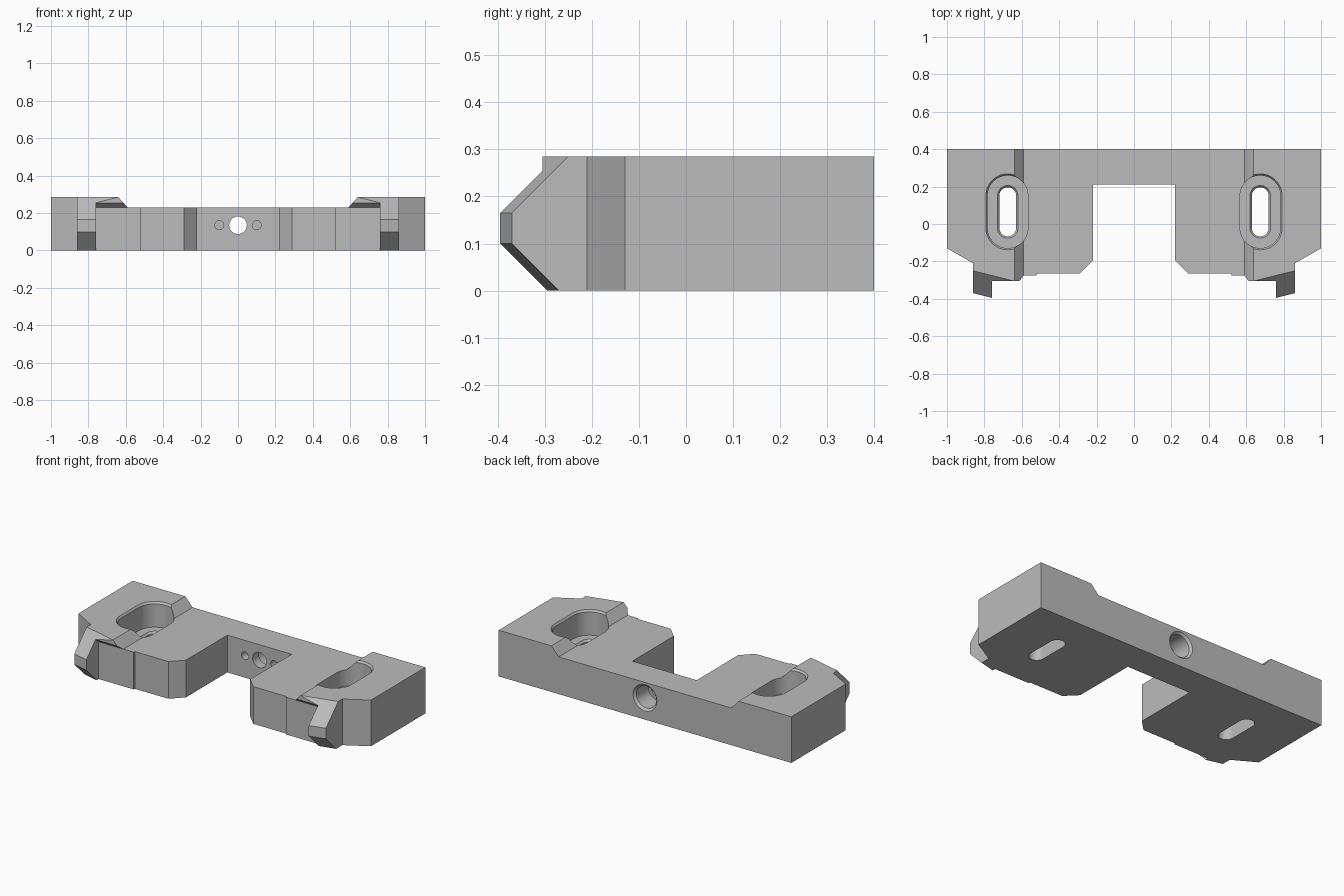
import bpy, bmesh, math
from mathutils import Vector

if "Cube" in bpy.data.objects:
    bpy.data.objects.remove(bpy.data.objects["Cube"])

steel = bpy.data.materials.new("light grey steel")
steel.use_nodes = True
grey = (0.5, 0.5, 0.5, 1)
steel.diffuse_color = grey
steel.node_tree.nodes["Principled BSDF"].inputs["Base Color"].default_value = grey

TOP = 0.285
# Sloping bevel plane shared by the claw, the lip and the body corner
BEVEL_POINT = Vector((0.86, -0.25, TOP))
BEVEL_NORMAL = Vector((-0.1, -0.025, 0)).cross(Vector((0, -1, -1))).normalized()


def loft(name, rings, bevel=False):
    """Closed solid through equal-sized rings of points."""
    bm = bmesh.new()
    loops = [[bm.verts.new(p) for p in ring] for ring in rings]
    bm.faces.new(loops[0])
    bm.faces.new(loops[-1])
    for a, b in zip(loops, loops[1:]):
        for i in range(len(a)):
            j = (i + 1) % len(a)
            bm.faces.new((a[i], a[j], b[j], b[i]))
    if bevel:
        bmesh.ops.bisect_plane(bm, geom=bm.verts[:] + bm.edges[:] + bm.faces[:],
                               plane_co=BEVEL_POINT, plane_no=BEVEL_NORMAL,
                               clear_outer=True)
        bmesh.ops.holes_fill(bm, edges=[e for e in bm.edges if e.is_boundary], sides=0)
    bmesh.ops.recalc_face_normals(bm, faces=bm.faces[:])
    mesh = bpy.data.meshes.new(name)
    bm.to_mesh(mesh)
    bm.free()
    mesh.materials.append(steel)
    obj = bpy.data.objects.new(name, mesh)
    bpy.context.collection.objects.link(obj)
    return obj


def combine(target, operation, tools):
    """Boolean the tools into the target, then remove them."""
    for tool in tools:
        tool.hide_render = True
        mod = target.modifiers.new(tool.name, "BOOLEAN")
        mod.solver = "EXACT"
        mod.operation = operation
        mod.object = tool
    bpy.context.view_layer.update()
    graph = bpy.context.evaluated_depsgraph_get()
    result = bpy.data.meshes.new_from_object(target.evaluated_get(graph))
    target.modifiers.clear()
    target.data = result
    for tool in tools:
        bpy.data.objects.remove(tool)


def stadium(cx, cy, z, r, half, n=24):
    """Slot outline with straight sides along y."""
    pts = []
    for k, sign in ((0, 1), (1, -1)):
        for i in range(n + 1):
            a = math.pi * (k + i / n)
            pts.append((cx + r * math.cos(a), cy + sign * half + r * math.sin(a), z))
    return pts


def circle(cx, y, cz, r, n=48):
    return [(cx + r * math.cos(math.tau * i / n), y, cz + r * math.sin(math.tau * i / n))
            for i in range(n)]


# Half of the bracket body, slightly past the centre plane
outline = [(-0.05, 0.4), (1, 0.4), (1, -0.13), (0.86, -0.21), (0.86, -0.26),
           (0.76, -0.275), (0.52, -0.275), (0.52, -0.265), (0.29, -0.265),
           (0.22, -0.195), (0.22, 0.21), (-0.05, 0.21)]
body = loft("bracket_body", [[(x, y, z) for x, y in outline] for z in (0, TOP)], True)

# Overhanging front lip
lip_profile = [(-0.2, 0.23), (-0.275, 0.23), (-0.305, 0.255), (-0.305, TOP), (-0.2, TOP)]
lip = loft("lip", [[(x, y, z) for y, z in lip_profile] for x in (0.57, 0.78)], True)

# Pointed claw with a skewed tip
claw_profile = [(-0.18, 0), (-0.27, 0), (-0.37, 0.1), (-0.37, TOP), (-0.18, TOP)]
claw = loft("claw", [[(x, y + skew, z) for y, z in claw_profile]
                     for x, skew in ((0.76, -0.025), (0.86, 0))], True)
combine(body, "UNION", [lip, claw])

# Lowered middle with sloping shoulder, and stepped adjustment slot
trough_profile = [(-0.2, 0.23), (0.59, 0.23), (0.69, 0.34), (-0.2, 0.34)]
trough = loft("trough", [[(x, y, z) for x, z in trough_profile] for y in (-0.6, 0.6)])
slot_steps = [(0.045, -0.1), (0.045, 0.118), (0.055, 0.13), (0.108, 0.13),
              (0.108, 0.273), (0.117, TOP), (0.117, 0.36)]
slot = loft("slot", [stadium(0.675, 0.065, z, r, 0.086) for r, z in slot_steps])
combine(body, "DIFFERENCE", [trough, slot])

# Mirror the half across the centre plane
bm = bmesh.new()
bm.from_mesh(body.data)
bmesh.ops.bisect_plane(bm, geom=bm.verts[:] + bm.edges[:] + bm.faces[:],
                       plane_co=(0, 0, 0), plane_no=(1, 0, 0), clear_inner=True)
bmesh.ops.mirror(bm, geom=bm.verts[:] + bm.edges[:] + bm.faces[:],
                 axis="X", merge_dist=0.0005)
bmesh.ops.remove_doubles(bm, verts=bm.verts[:], dist=0.0002)
bmesh.ops.recalc_face_normals(bm, faces=bm.faces[:])
bm.to_mesh(body.data)
bm.free()

# Central stepped bore and two blind pin holes
bore_steps = [(0.047, 0.1), (0.047, 0.27), (0.068, 0.27), (0.068, 0.387),
              (0.081, 0.4), (0.081, 0.5)]
bore = loft("bore", [circle(0, y, 0.135, r) for r, y in bore_steps])
pins = [loft("pin_hole", [circle(x, y, 0.135, 0.024, 24) for y in (0.1, 0.26)])
        for x in (-0.1, 0.1)]
combine(body, "DIFFERENCE", [bore] + pins)

# Smooth the round walls and keep the machined edges sharp
bpy.ops.object.select_all(action="DESELECT")
body.select_set(True)
bpy.context.view_layer.objects.active = body
bpy.ops.object.shade_smooth_by_angle(angle=math.radians(25))
